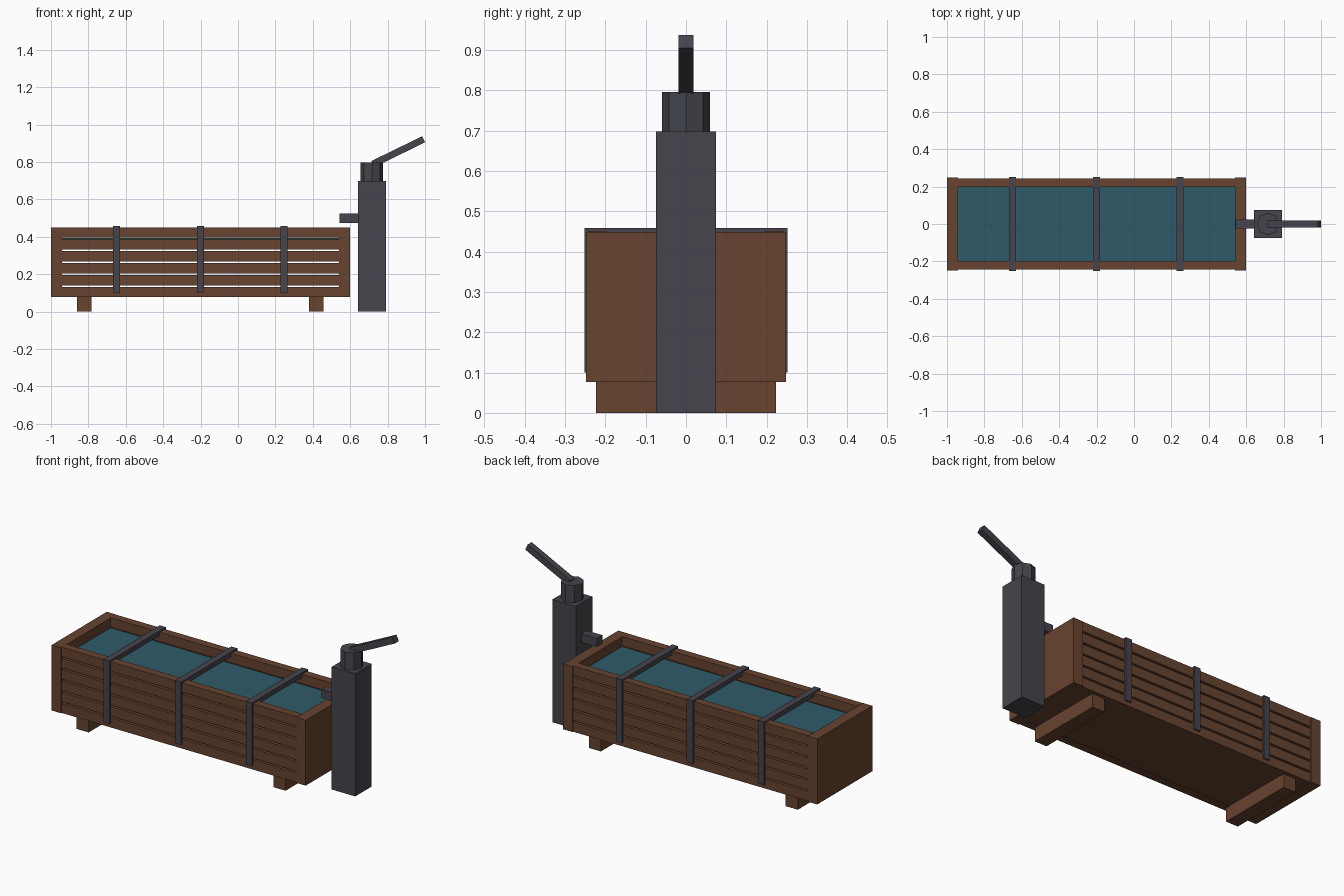
import bpy, math

if "Cube" in bpy.data.objects:
    bpy.data.objects.remove(bpy.data.objects["Cube"])

def material(name, rgb):
    m = bpy.data.materials.new(name)
    m.diffuse_color = (*rgb, 1)
    m.use_nodes = True
    m.node_tree.nodes["Principled BSDF"].inputs["Base Color"].default_value = m.diffuse_color
    return m

WOOD = material("brown wood", (0.135, 0.056, 0.028))
METAL = material("dark iron", (0.058, 0.058, 0.072))
WATER = material("teal water", (0.027, 0.105, 0.14))

def box(name, x, y, z, mat):
    """Box from (min, max) ranges on each axis."""
    bpy.ops.mesh.primitive_cube_add(size=1, location=[sum(r) / 2 for r in (x, y, z)])
    o = bpy.context.object
    o.name = name
    o.scale = [r[1] - r[0] for r in (x, y, z)]
    bpy.ops.object.transform_apply(location=False, rotation=False, scale=True)
    o.data.materials.append(mat)
    return o

# Trough: end boards, floor and spaced side planks
box("left_end_board", (-1, -0.94), (-0.248, 0.248), (0.077, 0.449), WOOD)
box("right_end_board", (0.54, 0.6), (-0.248, 0.248), (0.077, 0.449), WOOD)
box("floor", (-0.94, 0.54), (-0.2, 0.2), (0.079, 0.12), WOOD)
for side, s in (("front", -1), ("back", 1)):
    for i in range(6):
        z = 0.077 + 0.064 * i
        y = sorted((s * 0.197, s * 0.243))
        box(f"{side}_plank_{i + 1}", (-0.94, 0.54), y, (z, z + 0.054), WOOD)

# Water sheet
box("water", (-0.94, 0.54), (-0.197, 0.197), (0.38, 0.394), WATER)

# Cross feet
for name, x in (("left_foot", -0.822), ("right_foot", 0.418)):
    box(name, (x - 0.038, x + 0.038), (-0.223, 0.223), (0, 0.079), WOOD)

# Iron straps: two uprights and a bar over the top
for i, x in enumerate((-0.65, -0.2, 0.245)):
    xr = (x - 0.019, x + 0.019)
    box(f"strap_front_{i + 1}", xr, (-0.252, -0.238), (0.1, 0.459), METAL)
    box(f"strap_back_{i + 1}", xr, (0.238, 0.252), (0.1, 0.459), METAL)
    box(f"strap_bar_{i + 1}", xr, (-0.24, 0.24), (0.432, 0.459), METAL)

# Pump: post, spout, octagonal head, slanted handle
PX = 0.716
box("pump_post", (PX - 0.074, PX + 0.074), (-0.074, 0.074), (0, 0.698), METAL)
box("pump_spout", (0.544, 0.66), (-0.024, 0.024), (0.475, 0.524), METAL)
bpy.ops.mesh.primitive_cylinder_add(vertices=8, radius=0.06, depth=0.1, location=(PX, 0, 0.746))
bpy.context.object.name = "pump_head"
bpy.context.object.data.materials.append(METAL)
handle = box("pump_handle", (0.706, 1.008), (-0.018, 0.018), (0.837, 0.873), METAL)
handle.rotation_euler.y = -math.radians(26)
handle.location = (0.8565, 0, 0.855)
